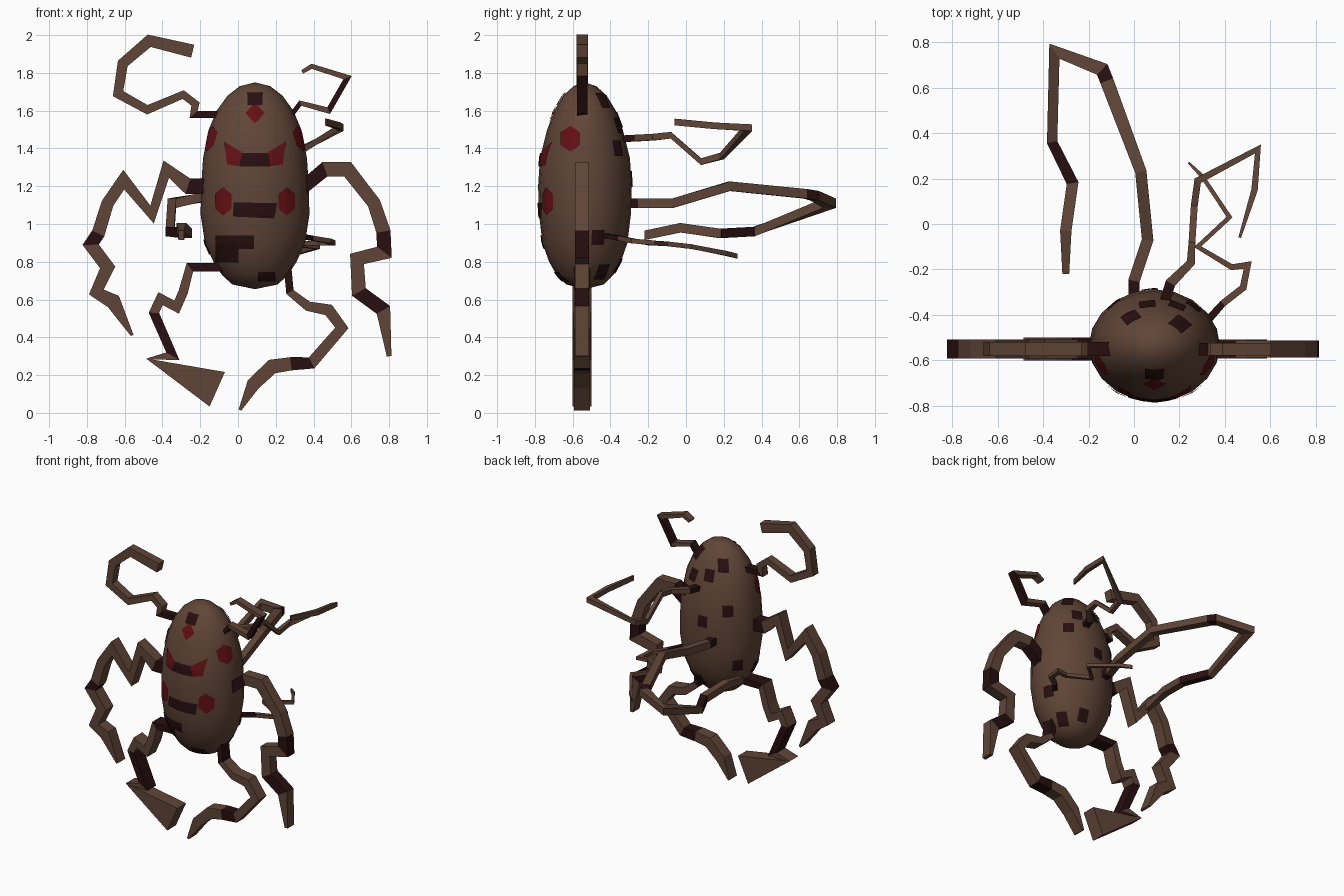
import bpy, bmesh, math
from mathutils import Vector
from mathutils.bvhtree import BVHTree

if "Cube" in bpy.data.objects:
    bpy.data.objects.remove(bpy.data.objects["Cube"])


def material(name, col):
    m = bpy.data.materials.new(name)
    m.diffuse_color = (*col, 1)
    m.use_nodes = True
    m.node_tree.nodes["Principled BSDF"].inputs["Base Color"].default_value = m.diffuse_color
    return m


BROWN = material("brown shell", (0.118, 0.060, 0.038))
DARK = material("dark maroon", (0.021, 0.0045, 0.005))
RED = material("deep red", (0.125, 0.005, 0.007))
CX, CY = 0.09, -0.535
Y, Z = Vector((0, 1, 0)), Vector((0, 0, 1))


def finish(bm, name, mats, smooth=False):
    bmesh.ops.recalc_face_normals(bm, faces=bm.faces)
    me = bpy.data.meshes.new(name)
    bm.to_mesh(me)
    bm.free()
    ob = bpy.data.objects.new(name, me)
    bpy.context.collection.objects.link(ob)
    for m in mats:
        me.materials.append(m)
    if smooth:
        for p in me.polygons:
            p.use_smooth = True
    return ob


# Egg-shaped body: stacked elliptical rings (height, x radius, y radius)
RINGS = [(.68, .12, .10), (.73, .175, .15), (.80, .22, .19), (.90, .265, .225),
         (1.05, .288, .243), (1.2, .285, .248), (1.35, .275, .238), (1.5, .245, .2),
         (1.6, .203, .163), (1.68, .145, .115), (1.73, .08, .06)]
SEG = 20
bm = bmesh.new()
loops = []
for z, rx, ry in RINGS:
    loops.append([bm.verts.new((CX + rx * math.cos(2 * math.pi * i / SEG),
                                CY + ry * math.sin(2 * math.pi * i / SEG), z)) for i in range(SEG)])
low, high = bm.verts.new((CX, CY, .655)), bm.verts.new((CX, CY, 1.75))
for i in range(SEG):
    j = (i + 1) % SEG
    bm.faces.new((low, loops[0][j], loops[0][i]))
    bm.faces.new((high, loops[-1][i], loops[-1][j]))
    for a, b in zip(loops, loops[1:]):
        bm.faces.new((a[i], a[j], b[j], b[i]))
bm.normal_update()
tree = BVHTree.FromBMesh(bm)
finish(bm, "body", [BROWN], True)


def patch(name, mat, az, pts):
    """Thin plate laid on the body: (sideways, height) outline seen from azimuth az."""
    out = Vector((math.cos(math.radians(az)), math.sin(math.radians(az)), 0))
    side = Z.cross(out)
    bm = bmesh.new()
    vs = [bm.verts.new((u, v, 0)) for u, v in pts]
    bmesh.ops.triangulate(bm, faces=[bm.faces.new(vs)])
    bmesh.ops.subdivide_edges(bm, edges=bm.edges[:], cuts=3, use_grid_fill=True)
    for v in bm.verts:
        o = Vector((CX, CY, v.co.y)) + side * v.co.x + out * 2
        hit, n, _, _ = tree.ray_cast(o, -out)
        if hit is None:
            hit, n, _, _ = tree.find_nearest(o - out * 1.8)
        v.co = hit + n * .006
    ob = finish(bm, name, [mat])
    if sum((p.normal.dot(out) for p in ob.data.polygons)) < 0:
        ob.data.flip_normals()


def ngon(u, z, ru, rz, n=6):
    return [(u + ru * math.sin(2 * math.pi * i / n), z + rz * math.cos(2 * math.pi * i / n)) for i in range(n)]


def rect(u, z, w, h):
    return [(u - w, z - h), (u + w, z - h), (u + w, z + h), (u - w, z + h)]


# Face marks on the front
patch("brow_diamond", RED, -90, ngon(0, 1.585, .05, .055, 4))
patch("brow_mark", DARK, -90, rect(0, 1.66, .04, .032))
patch("upper_mouth", DARK, -90, [(-.08, 1.305), (.08, 1.305), (.07, 1.375), (-.07, 1.375)])
patch("lower_mouth", DARK, -90, [(-.115, 1.04), (.10, 1.03), (.115, 1.11), (-.11, 1.115)])
patch("belly_mark_wide", DARK, -90, rect(-.105, .905, .10, .035))
patch("belly_mark_low", DARK, -90, rect(-.145, .835, .06, .035))
patch("base_mark", DARK, -90, rect(.06, .725, .045, .025))
for s, label in ((-1, "left"), (1, "right")):
    patch(label + "_upper_eye", RED, -90,
          [(s * .16, 1.435), (s * .07, 1.38), (s * .08, 1.305), (s * .145, 1.315)])
    patch(label + "_lower_eye", RED, -90, ngon(s * .165, 1.12, .05, .075))
    patch(label + "_side_eye", RED, -90 + s * 90, ngon(-s * .075, 1.45, .058, .068))

# Square dark marks on the flanks and back
for k, (az, z) in enumerate([(135, 1.33), (100, 1.55), (95, 1.24), (130, 1.62), (150, .93), (185, .88),
                             (45, 1.4), (60, 1.52), (40, 1.65), (15, .93), (75, .78), (30, .75)]):
    patch(f"back_mark_{k}", DARK, az, rect(0, z, .035, .04))


def limb(name, pts, depth, axis, dark=()):
    """Jointed rectangular limb; each point is (x, y, z, width)."""
    P = [Vector(p[:3]) for p in pts]
    bm = bmesh.new()
    rows = []
    for i, p in enumerate(P):
        n = []
        for a, b in ((i - 1, i), (i, i + 1)):
            if a >= 0 and b < len(P):
                n.append(axis.cross(P[b] - P[a]).normalized())
        m = sum(n, Vector())
        m = m.normalized() if m.length > .05 else n[0]
        side = m * (pts[i][3] / 2 * min(1.6, 1 / max(.3, m.dot(n[0]))))
        h = axis * depth / 2
        rows.append([bm.verts.new(p + c) for c in (side + h, side - h, -side - h, -side + h)])
    for i, (a, b) in enumerate(zip(rows, rows[1:])):
        for k in range(4):
            f = bm.faces.new((a[k], a[(k + 1) % 4], b[(k + 1) % 4], b[k]))
            f.material_index = int(i in dark)
    bm.faces.new(rows[0])
    bm.faces.new(rows[-1])
    finish(bm, name, [BROWN, DARK])


def flat_limb(name, pts, depth, dark=()):
    limb(name, [(x, -.55, z, w) for x, z, w in pts], depth, Y, dark)


# Limbs lying in the frontal plane
flat_limb("left_antenna", [(-.08, 1.58, .035), (-.235, 1.58, .035), (-.225, 1.635, .04), (-.29, 1.685, .04),
                           (-.48, 1.605, .045), (-.635, 1.69, .05), (-.61, 1.85, .055), (-.47, 1.97, .06),
                           (-.24, 1.915, .07)], .06, (0,))
flat_limb("right_antenna", [(.27, 1.56, .025), (.33, 1.64, .025), (.48, 1.60, .03), (.58, 1.775, .03),
                            (.39, 1.835, .025), (.34, 1.805, .02)], .055, (0, 2))
flat_limb("left_arm", [(-.15, 1.2, .08), (-.265, 1.2, .08), (-.38, 1.29, .06), (-.455, 1.05, .06),
                       (-.605, 1.235, .065), (-.69, 1.11, .065), (-.74, .95, .07), (-.78, .89, .07),
                       (-.69, .77, .07), (-.75, .64, .06), (-.66, .59, .08), (-.56, .41, .015)], .085, (0, 6))
flat_limb("right_arm", [(.34, 1.19, .07), (.46, 1.29, .075), (.58, 1.29, .075), (.72, 1.11, .07),
                        (.77, .96, .075), (.775, .85, .075), (.63, .815, .07), (.64, .64, .075),
                        (.77, .545, .075), (.80, .30, .025)], .075, (0, 4, 7))
flat_limb("left_leg", [(-.05, .77, .045), (-.255, .77, .045), (-.29, .64, .05), (-.325, .56, .05),
                       (-.41, .605, .05), (-.445, .53, .05), (-.345, .30, .05), (-.47, .285, .02),
                       (-.11, .125, .2)], .10, (0, 5))
flat_limb("right_leg", [(.26, .80, .04), (.275, .64, .04), (.37, .565, .05), (.48, .545, .06),
                        (.55, .45, .055), (.39, .265, .06), (.28, .26, .07), (.18, .245, .075),
                        (.08, .15, .07), (.01, .015, .015)], .085, (0, 5))

# Limbs reaching backwards
limb("long_back_limb", [(0, -.36, 1.11, .05), (0, -.25, 1.11, .05), (.06, -.07, 1.11, .05), (.03, .23, 1.20, .05),
                        (-.12, .63, 1.16, .06), (-.14, .68, 1.15, .06), (-.35, .76, 1.11, .05),
                        (-.36, .36, .96, .045), (-.27, .18, .95, .05), (-.30, -.03, .98, .05),
                        (-.30, -.22, .94, .03)], .05, Z, (0, 4, 7))
limb("upper_back_limb", [(.13, -.36, 1.45, .045), (.16, -.26, 1.455, .045), (.25, -.17, 1.46, .035),
                         (.255, -.08, 1.47, .03), (.265, .08, 1.33, .03), (.28, .19, 1.36, .03),
                         (.545, .33, 1.51, .03), (.53, .15, 1.52, .028), (.465, -.06, 1.54, .012)],
     .035, Z, (0,))
limb("lower_back_limb", [(.31, -.44, .94, .035), (.39, -.35, .925, .03), (.48, -.28, .91, .03),
                         (.50, -.18, .90, .03), (.43, -.19, .90, .025), (.28, -.10, .895, .02),
                         (.42, .03, .88, .02), (.30, .21, .845, .018), (.24, .27, .83, .01)],
     .025, Z, (0,))
